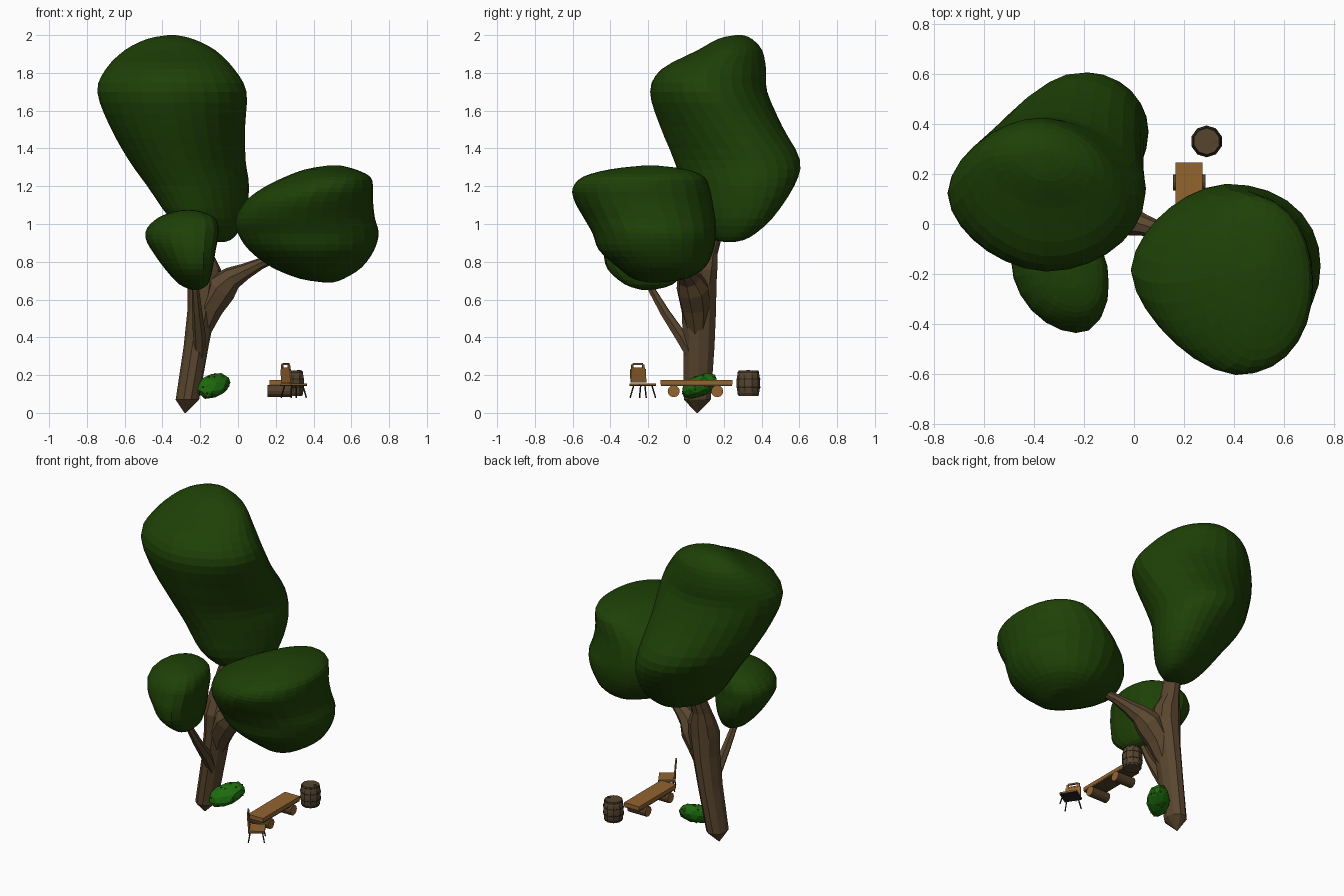
import bpy, bmesh, math, random
from mathutils import Vector, Matrix

if "Cube" in bpy.data.objects:
    bpy.data.objects.remove(bpy.data.objects["Cube"])

random.seed(4)


def mat(name, rgb):
    m = bpy.data.materials.new(name)
    m.diffuse_color = (*rgb, 1)
    m.use_nodes = True
    m.node_tree.nodes["Principled BSDF"].inputs["Base Color"].default_value = m.diffuse_color
    return m


LEAF = mat("dark_leaf_green", (0.013, 0.053, 0.002))
BARK = mat("bark_brown", (0.102, 0.062, 0.028))
BUSH = mat("bush_green", (0.012, 0.150, 0.004))
BERRY = mat("berry_red", (0.16, 0.030, 0.010))
WOOD = mat("plank_wood", (0.29, 0.128, 0.030))
LOG = mat("log_bark", (0.085, 0.050, 0.022))
BARREL = mat("barrel_wood", (0.095, 0.060, 0.028))
METAL = mat("dark_metal", (0.022, 0.019, 0.016))


def finish(name, bm, *mats):
    bmesh.ops.recalc_face_normals(bm, faces=bm.faces)
    me = bpy.data.meshes.new(name)
    bm.to_mesh(me)
    bm.free()
    for m in mats:
        me.materials.append(m)
    ob = bpy.data.objects.new(name, me)
    bpy.context.collection.objects.link(ob)
    return ob


def loft(rings):
    """Skin a list of equally long point rings and cap both ends."""
    bm = bmesh.new()
    rows = [[bm.verts.new(p) for p in r] for r in rings]
    n = len(rows[0])
    for a, b in zip(rows, rows[1:]):
        for i in range(n):
            j = (i + 1) % n
            bm.faces.new((a[i], a[j], b[j], b[i]))
    bm.faces.new(rows[0])
    bm.faces.new(rows[-1])
    return bm


def spline(rows, steps):
    """Catmull-Rom interpolation of rows of numbers."""
    out = []
    for i in range(len(rows) - 1):
        p = [rows[max(0, min(len(rows) - 1, i + k))] for k in (-1, 0, 1, 2)]
        for s in range(steps):
            t = s / steps
            out.append([0.5 * (2 * b + (c - a) * t + (2 * a - 5 * b + 4 * c - d) * t * t
                               + (3 * b - a - 3 * c + d) * t ** 3)
                        for a, b, c, d in zip(*p)])
    return out + [list(rows[-1])]


def crown(name, rows, skew=(0, 0), power=(2, 2), n=28):
    """Leaf mass from level slices (z, x min, x max, y min, y max).
    skew: phase at bottom and top; power: roundness on the -x and +x half."""
    rings = []
    for z, x0, x1, y0, y1 in spline(rows, 3):
        k = (z - rows[0][0]) / (rows[-1][0] - rows[0][0])
        ph = skew[0] + (skew[1] - skew[0]) * k
        ring = []
        for i in range(n):
            t = math.tau * i / n
            c, s = math.cos(t), math.sin(t)
            e = 2 / power[c > 0]
            f = (abs(c) ** (2 / e) + abs(s) ** (2 / e)) ** (-e / 2)
            ring.append(((x0 + x1) / 2 + (x1 - x0) / 2 * f * c,
                         (y0 + y1) / 2 + (y1 - y0) / 2 * f * math.sin(t + ph), z))
        rings.append(ring)
    finish(name, loft(rings), LEAF)


def branch(name, pts, n=8, m=BARK):
    """Tapering tube along points: x, y, z, radius."""
    rings = []
    for i, p in enumerate(pts):
        d = Vector(pts[min(i + 1, len(pts) - 1)][:3]) - Vector(pts[max(i - 1, 0)][:3])
        q = d.to_track_quat('Z', 'Y')
        rings.append([Vector(p[:3]) + q @ Vector((p[3] * math.cos(t), p[3] * math.sin(t), 0))
                      for t in (math.tau * k / n for k in range(n))])
    return finish(name, loft(rings), m)


def box(name, size, matrix, m):
    bm = bmesh.new()
    bmesh.ops.create_cube(bm, size=1, matrix=matrix @ Matrix.Diagonal((*size, 1)))
    return finish(name, bm, m)


# leaf crowns
crown("tall_crown", [
    (.905, -.13, -.07, .20, .26), (.93, -.24, -.02, .12, .34), (1.03, -.36, .04, .03, .46),
    (1.2, -.48, .058, -.02, .575), (1.34, -.58, .04, -.07, .605), (1.52, -.68, .038, -.14, .51),
    (1.7, -.745, .045, -.19, .43), (1.82, -.70, -.02, -.13, .425), (1.92, -.60, -.12, .06, .405),
    (1.98, -.48, -.24, .17, .35), (2.0, -.37, -.33, .26, .30)],
    skew=(.5, -.2), power=(1.75, 1.9))
crown("right_crown", [
    (.69, .46, .50, -.20, -.15), (.71, .33, .56, -.28, 0), (.77, .18, .655, -.36, .10),
    (.86, .06, .72, -.46, .145), (.95, 0, .745, -.495, .16), (1.03, -.01, .725, -.54, .155),
    (1.12, .04, .715, -.59, .14), (1.19, .13, .715, -.60, .125), (1.25, .25, .70, -.545, .095),
    (1.29, .36, .62, -.40, 0), (1.31, .48, .54, -.22, -.16)], power=(1.65, 2.15))
crown("small_crown", [
    (.65, -.24, -.21, -.23, -.18), (.68, -.31, -.16, -.32, -.07), (.76, -.385, -.135, -.41, 0),
    (.85, -.45, -.12, -.43, .025), (.92, -.488, -.107, -.42, .025), (.98, -.48, -.102, -.40, .02),
    (1.035, -.42, -.125, -.35, -.01), (1.065, -.34, -.19, -.28, -.08),
    (1.075, -.28, -.25, -.22, -.17)], skew=(-.25, -.2), power=(2, 2.5), n=20)

# trunk with pointed foot, then its branches
trunk = [(0, -.28, .06, .004, .004), (.07, -.268, .06, .062, .075), (.35, -.222, .068, .066, .087),
         (.55, -.192, .068, .075, .096), (.68, -.178, .066, .09, .10), (.76, -.175, .085, .085, .085),
         (.84, -.185, .105, .055, .065), (1.0, -.17, .16, .045, .05)]
finish("trunk", loft([[(x + rx * math.cos(t), y + ry * math.sin(t), z)
                       for t in (math.tau * i / 10 for i in range(10))]
                      for z, x, y, rx, ry in trunk]), BARK)
branch("right_branch", [(-.20, .06, .42, .05), (-.155, .05, .56, .08), (-.09, .035, .66, .088),
                        (-.03, .015, .715, .062), (.04, -.005, .75, .043),
                        (.12, -.03, .79, .03), (.22, -.07, .83, .02)])
branch("front_branch", [(-.205, .03, .30, .03), (-.205, -.03, .41, .034),
                        (-.215, -.11, .53, .027), (-.225, -.18, .65, .02), (-.23, -.2, .72, .018)], 6)

# leaning bush with berries
bm = bmesh.new()
bmesh.ops.create_icosphere(bm, subdivisions=2, radius=1)
for v in bm.verts:
    v.co *= random.uniform(.9, 1.06)
bm.transform(Matrix.Translation((-.132, .07, .142)) @ Matrix.Rotation(math.pi / 4, 4, 'Z')
             @ Matrix.Diagonal((.112, .07, .062, 1)))
for v in bm.verts:
    v.co.z += .32 * (v.co.y - .07)
bm.normal_update()
spots = [f.calc_center_median() for f in random.sample(list(bm.faces), 22)]
finish("bush", bm, BUSH)
bm = bmesh.new()
for c in spots:
    bmesh.ops.create_icosphere(bm, subdivisions=1, radius=.006, matrix=Matrix.Translation(c))
finish("berries", bm, BERRY)

# plank table resting on two logs, bark on the plank's underside
box("table_plank", (.108, .38, .022), Matrix.Translation((.22, .055, .162)), WOOD)
box("plank_underside", (.106, .376, .010), Matrix.Translation((.22, .055, .147)), LOG)
for name, y in (("front_log", -.065), ("back_log", .165)):
    log = branch(name, [(.155, y, .115, .032), (.285, y, .115, .032)], 12, LOG)
    log.data.materials.append(WOOD)
    for f in log.data.polygons:
        f.material_index = int(abs(f.normal.x) > .9)

# chair, local +x is its facing direction
CH = Matrix.Translation((.2525, -.255, 0)) @ Matrix.Rotation(math.atan2(.53, .857), 4, 'Z')


def chair_box(name, size, loc, m=WOOD):
    lean = Matrix.Rotation(-.08, 4, 'Y') if "back" in name else Matrix()
    box(name, size, CH @ Matrix.Translation(loc) @ lean, m)


chair_box("chair_seat", (.10, .105, .008), (.05, 0, .152))
chair_box("chair_frame", (.10, .105, .006), (.05, 0, .145), METAL)
chair_box("chair_back_panel", (.009, .094, .070), (.003, 0, .196))
chair_box("chair_back_shoulder", (.009, .082, .009), (.0005, 0, .235))
chair_box("chair_back_top", (.009, .062, .009), (-.001, 0, .258))
for side in (-1, 1):
    chair_box("chair_back_post", (.009, .012, .022), (-.0005, side * .034, .246))
    for x, foot in ((.015, .003), (.085, .098)):
        a = CH @ Vector((x, side * .035, .145))
        b = CH @ Vector((foot, side * .05, .08))
        branch("chair_leg", [(*b, .004), (*a, .004)], 6, METAL)


# barrel with hoops and a bung
def barrel_ring(z, extra=0):
    r = .063 - .011 * ((z - .157) / .068) ** 2 + extra
    return [(.29 + r * math.cos(t), .33 + r * math.sin(t), z)
            for t in (math.tau * (i + .5) / 10 for i in range(10))]


finish("barrel", loft([barrel_ring(.09 + .134 * i / 6) for i in range(7)]), BARREL)
for z in (.097, .133, .177, .212):
    finish("barrel_hoop", loft([barrel_ring(z, .0015), barrel_ring(z + .006, .0015)]), METAL)
branch("barrel_bung", [(.322, .33, .22, .009), (.322, .33, .228, .009)], 8, LOG)
